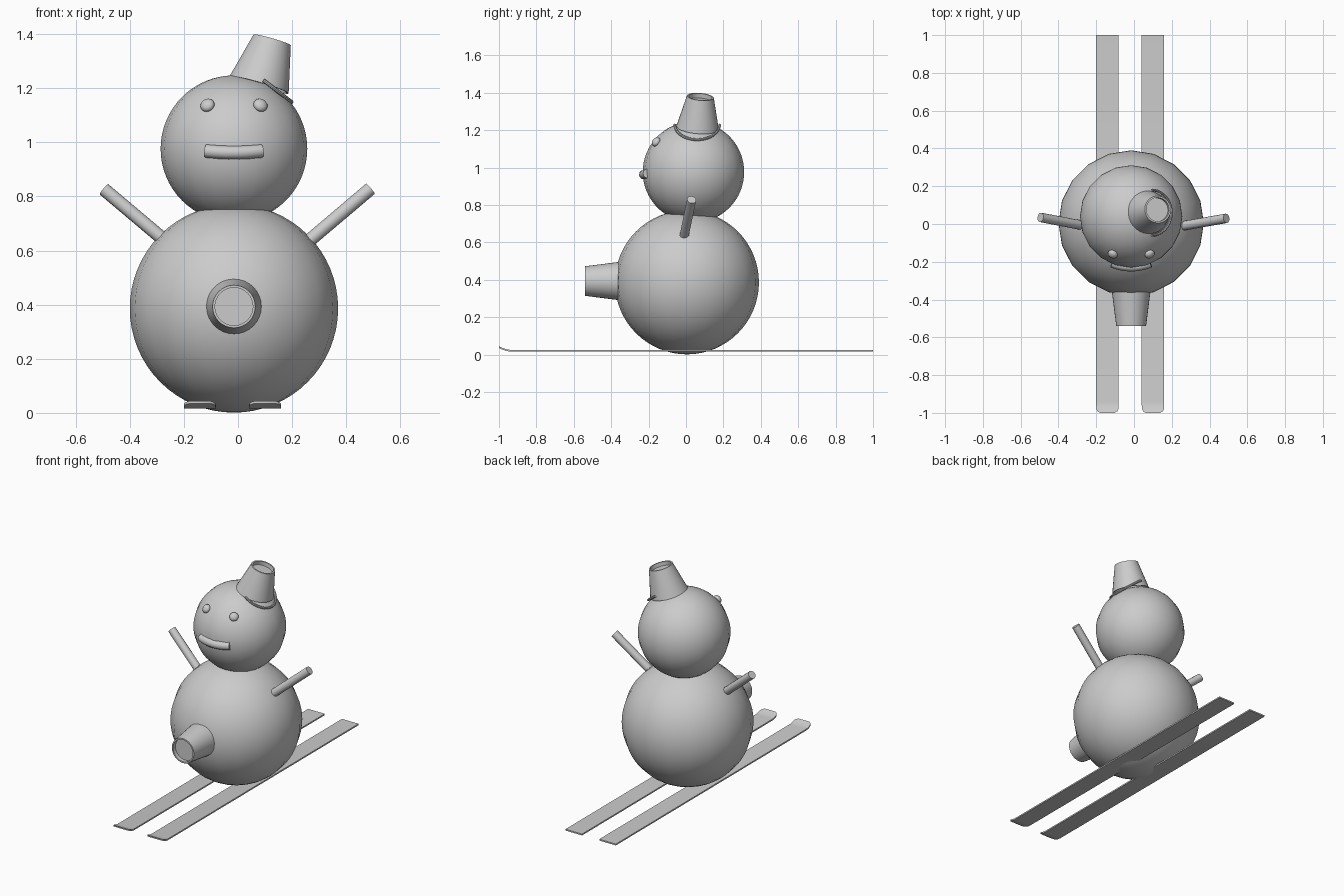
import bpy, bmesh, math
from mathutils import Vector, Matrix

if "Cube" in bpy.data.objects:
    bpy.data.objects.remove(bpy.data.objects["Cube"])

grey = bpy.data.materials.new("plain_grey")
grey.diffuse_color = (0.6, 0.6, 0.6, 1)
grey.use_nodes = True
grey.node_tree.nodes["Principled BSDF"].inputs["Base Color"].default_value = grey.diffuse_color


def finish(obj, angle=35):
    """Assign the material and shade smooth with sharp edges kept."""
    obj.data.materials.clear()
    obj.data.materials.append(grey)
    bpy.ops.object.select_all(action='DESELECT')
    obj.select_set(True)
    bpy.context.view_layer.objects.active = obj
    bpy.ops.object.shade_smooth_by_angle(angle=math.radians(angle))
    return obj


def from_bmesh(name, bm):
    bmesh.ops.recalc_face_normals(bm, faces=bm.faces)
    mesh = bpy.data.meshes.new(name)
    bm.to_mesh(mesh)
    bm.free()
    obj = bpy.data.objects.new(name, mesh)
    bpy.context.collection.objects.link(obj)
    return finish(obj)


def ball(name, centre, radius, segments, rings, squash=1.0, facing=(0, 0, 1)):
    """Sphere, optionally flattened along its facing direction."""
    bm = bmesh.new()
    bmesh.ops.create_uvsphere(bm, u_segments=segments, v_segments=rings, radius=radius)
    turn = Vector(facing).to_track_quat('Z', 'Y').to_matrix().to_4x4()
    bm.transform(Matrix.Translation(centre) @ turn @ Matrix.Diagonal((1, 1, squash, 1)))
    return from_bmesh(name, bm)


def bucket(name, base, top, r_base, r_top, recess=0.025, wall=0.009, sides=32):
    """Hollow tapered bucket with a recessed end, spun around its axis."""
    base, top = Vector(base), Vector(top)
    h = (top - base).length
    profile = [(0, h - recess), (r_top - wall, h - recess), (r_top - wall, h),
               (r_top, h), (r_base, 0), (r_base - wall, 0),
               (r_top - wall, h - recess - wall), (0, h - recess - wall)]
    bm = bmesh.new()
    verts = [bm.verts.new((r, 0, z)) for r, z in profile]
    edges = [bm.edges.new(pair) for pair in zip(verts, verts[1:])]
    bmesh.ops.spin(bm, geom=verts + edges, cent=(0, 0, 0), axis=(0, 0, 1),
                   angle=math.tau, steps=sides)
    bmesh.ops.remove_doubles(bm, verts=bm.verts, dist=1e-5)
    turn = (top - base).to_track_quat('Z', 'Y').to_matrix().to_4x4()
    bm.transform(Matrix.Translation(base) @ turn)
    return from_bmesh(name, bm)


def tube(name, points, radius, resolution=4):
    """Round tube with capped ends along a path."""
    curve = bpy.data.curves.new(name, 'CURVE')
    curve.dimensions = '3D'
    curve.bevel_depth = radius
    curve.bevel_resolution = resolution
    curve.use_fill_caps = True
    path = curve.splines.new('POLY')
    path.points.add(len(points) - 1)
    for p, co in zip(path.points, points):
        p.co = (*co, 1)
    obj = bpy.data.objects.new(name, curve)
    bpy.context.collection.objects.link(obj)
    bpy.ops.object.select_all(action='DESELECT')
    obj.select_set(True)
    bpy.context.view_layer.objects.active = obj
    bpy.ops.object.convert(target='MESH')
    return finish(bpy.context.view_layer.objects.active)


def ski(name, x):
    """Long thin plank with a rounded, turned-up front tip."""
    rows = [(1.0, 0.016, 0.059), (-0.94, 0.016, 0.059), (-0.96, 0.019, 0.059),
            (-0.98, 0.026, 0.058), (-0.992, 0.031, 0.052), (-1.0, 0.035, 0.038)]
    bm = bmesh.new()
    loops = [[bm.verts.new((x + sx * w, y, z + dz))
              for sx, dz in ((-1, 0), (1, 0), (1, 0.009), (-1, 0.009))]
             for y, z, w in rows]
    for a, b in zip(loops, loops[1:]):
        for i in range(4):
            j = (i + 1) % 4
            bm.faces.new((a[i], a[j], b[j], b[i]))
    bm.faces.new(loops[0])
    bm.faces.new(loops[-1])
    return from_bmesh(name, bm)


# Body and head
MID = -0.015
head_centre = Vector((MID, 0.04, 0.976))
ball("body", (MID, 0.005, 0.386), 0.385, 20, 32)
ball("head", head_centre, 0.271, 20, 32)

# Eyes, flattened against the head
for side, name in ((-1, "left_eye"), (1, "right_eye")):
    out = Vector((side * 0.098, -0.2, 0.161))
    ball(name, head_centre + out, 0.027, 16, 10, 0.7, out)

# Mouth following the curve of the face
mouth = []
for i in range(11):
    t = i / 5 - 1
    mouth.append((MID + 0.102 * t, -0.226 + 0.02 * t * t, 0.962 + 0.006 * t * t))
tube("mouth", mouth, 0.025)

# Bucket nose on the belly and bucket hat on the head
bucket("belly_bucket", (MID, -0.32, 0.393), (MID, -0.54, 0.393), 0.107, 0.079)
bucket("hat_bucket", (0.078, 0.062, 1.212), (0.126, 0.077, 1.378), 0.114, 0.072)

# Hanging hat handle
pivot, drop = Vector((0.094, 0.06, 1.229)), Vector((0.104, 0, -0.08))
handle = [pivot + Vector((0, -0.12 * math.cos(a), 0)) + drop * math.sin(a)
          for a in (math.pi * i / 20 for i in range(21))]
tube("hat_handle", handle, 0.007, 2)

# Arms
tube("left_arm", [(-0.26, -0.01, 0.628), (-0.495, 0.035, 0.826)], 0.025)
tube("right_arm", [(0.26, -0.01, 0.634), (0.489, 0.03, 0.828)], 0.025)

# Skis
ski("left_ski", -0.141)
ski("right_ski", 0.1)
